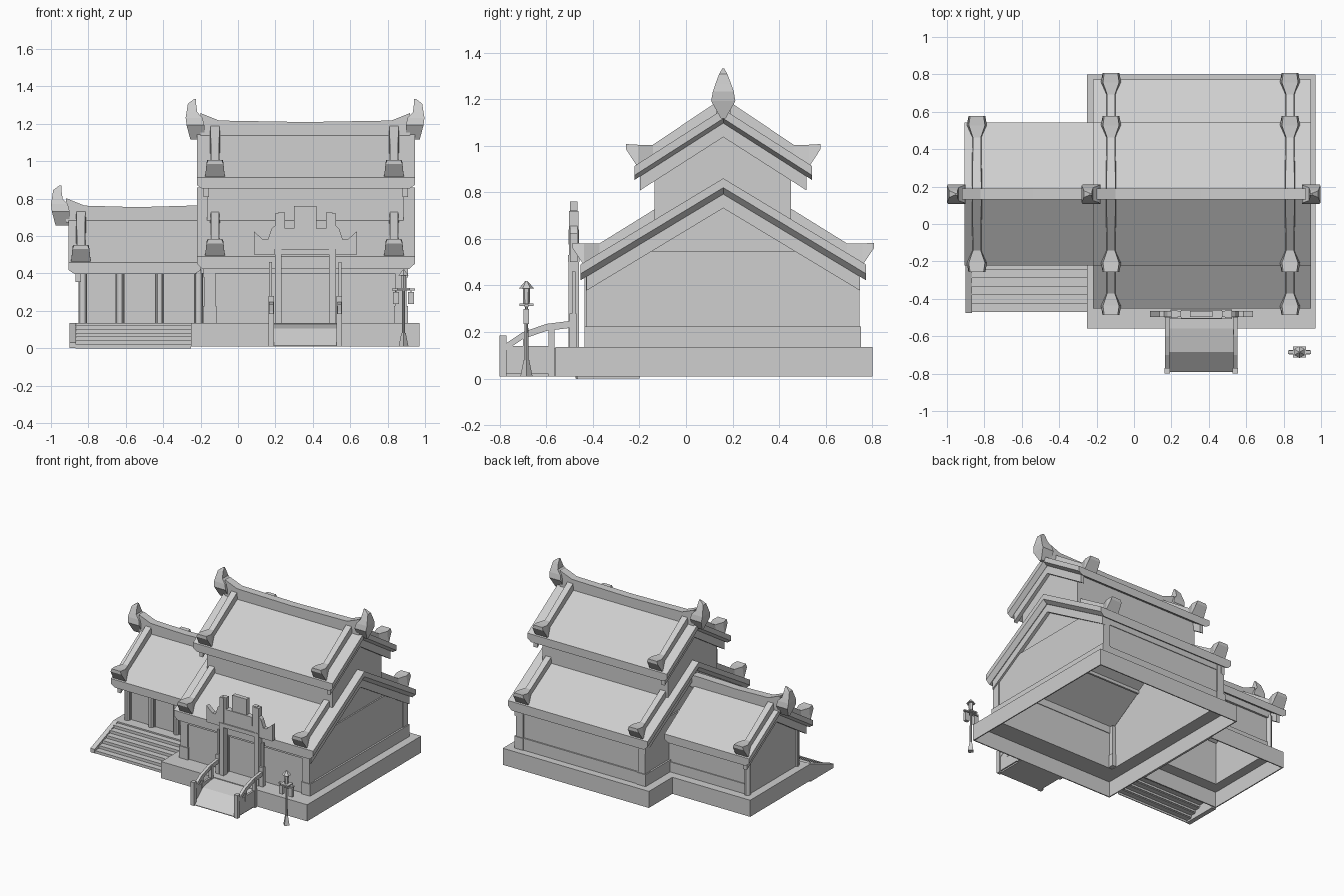
import bpy
import bmesh
from mathutils import Matrix, Vector

if "Cube" in bpy.data.objects:
    bpy.data.objects.remove(bpy.data.objects["Cube"], do_unlink=True)

GREY = (0.62, 0.62, 0.62, 1)
mat = bpy.data.materials.new("plain grey")
mat.use_nodes = True
mat.diffuse_color = GREY
mat.node_tree.nodes["Principled BSDF"].inputs["Base Color"].default_value = GREY
CY = 0.16      # y of every ridge line
GX = 0.36      # x of the gate and the main hall's middle


def finish(name, bm):
    bmesh.ops.recalc_face_normals(bm, faces=bm.faces)
    mesh = bpy.data.meshes.new(name)
    bm.to_mesh(mesh)
    bm.free()
    mesh.materials.append(mat)
    obj = bpy.data.objects.new(name, mesh)
    bpy.context.collection.objects.link(obj)
    return obj


def boxes(name, *bounds):
    bm = bmesh.new()
    for x0, x1, y0, y1, z0, z1 in bounds:
        mid = Vector((x0 + x1, y0 + y1, z0 + z1)) / 2
        size = Matrix.Diagonal((x1 - x0, y1 - y0, z1 - z0, 1))
        bmesh.ops.create_cube(bm, size=1, matrix=Matrix.Translation(mid) @ size)
    return finish(name, bm)


def ring(outer, inner, z0, z1):
    # four slabs around an open middle
    x0, x1, y0, y1 = outer
    a0, a1, b0, b1 = inner
    return [(x0, x1, y0, b0, z0, z1), (x0, x1, b1, y1, z0, z1),
            (x0, a0, b0, b1, z0, z1), (a1, x1, b0, b1, z0, z1)]


def plinth(name, outer, hole, t=0.008):
    # hollow skirt with a rim on top, open under the room
    x0, x1, y0, y1 = outer
    boxes(name, *ring(outer, (x0 + t, x1 - t, y0 + t, y1 - t), 0.01, 0.127),
          *ring(outer, hole, 0.127, 0.135))


def loft(name, rings):
    bm = bmesh.new()
    rows = [[bm.verts.new(p) for p in r] for r in rings]
    n = len(rows[0])
    for a, b in zip(rows, rows[1:]):
        for i in range(n):
            bm.faces.new((a[i], a[(i + 1) % n], b[(i + 1) % n], b[i]))
    bm.faces.new(rows[0])
    bm.faces.new(rows[-1])
    return finish(name, bm)


def prism_x(name, pts, x0, x1):
    return loft(name, [[(x, y, z) for y, z in pts] for x in (x0, x1)])


def prism_y(name, pts, y0, y1):
    return loft(name, [[(x, y, z) for x, z in pts] for y in (y0, y1)])


def chevron(name, stations, peak, half, slope):
    # two-sided slope; each station is an x position and a thickness
    low = peak - slope * half
    loft(name, [[(x, CY - half, low), (x, CY, peak), (x, CY + half, low),
                 (x, CY + half, low - t), (x, CY, peak - t), (x, CY - half, low - t)]
                for x, t in stations])


def gable(name, x0, x1, y0, y1, z0, z1, peak):
    prism_x(name, [(y0, z0), (y0, z1), (CY, peak), (y1, z1), (y1, z0)], x0, x1)


def hip(name, x, peak, half, slope):
    # sloping ridge with a flared, upturned end, on both roof slopes
    def roof(d):
        return peak - slope * d
    top = roof(half - 0.065) + 0.05
    rows = [(0, roof(0) - 0.03, roof(0) + 0.05, 0.03),
            (half - 0.08, roof(half - 0.08) - 0.03, top, 0.026),
            (half - 0.015, roof(half) - 0.005, top, 0.054),
            (half + 0.035, top - 0.02, top + 0.003, 0.045)]
    for side, tag in ((-1, "front"), (1, "back")):
        loft(name + "_" + tag,
             [[(x - w, CY + side * d, a), (x + w, CY + side * d, a),
               (x + w * 0.8, CY + side * d, b), (x - w * 0.8, CY + side * d, b)]
              for d, a, b, w in rows])


def horn(name, tip, s, peak):
    # upturned ridge end; s points back along the ridge
    rows = [(-0.04, 0.025, 0.1, 0.01), (0.035, 0.005, 0.1, 0.052), (0.075, 0, 0.09, 0.045),
            (0.105, 0.005, 0.062, 0.035), (0.15, 0.012, 0.056, 0.018), (0.175, 0.045, 0.056, 0.004)]
    loft(name, [[(tip + s * a, CY - w, peak + z), (tip + s * b, CY - w, peak + z),
                 (tip + s * b, CY + w, peak + z), (tip + s * a, CY + w, peak + z)]
                for z, a, b, w in rows])


def ridge(name, x0, x1, peak, rise0, rise1):
    mid = (x0 + x1) / 2
    prism_y(name, [(x0, peak - 0.03), (x0, peak + 0.05 + rise0), (x0 + 0.1, peak + 0.06),
                   (mid, peak + 0.052), (x1 - 0.1, peak + 0.06),
                   (x1, peak + 0.05 + rise1), (x1, peak - 0.03)], CY - 0.03, CY + 0.03)


def pillar(name, x, y, z0, z1, r0, r1, sides=12):
    bm = bmesh.new()
    bmesh.ops.create_cone(bm, cap_ends=True, segments=sides, radius1=r0, radius2=r1, depth=z1 - z0,
                          matrix=Matrix.Translation((x, y, (z0 + z1) / 2)))
    obj = finish(name, bm)
    if sides > 8:
        bpy.ops.object.select_all(action="DESELECT")
        obj.select_set(True)
        bpy.context.view_layer.objects.active = obj
        bpy.ops.object.shade_smooth_by_angle()


plinth("main_plinth", (-0.25, 0.97, -0.56, 0.8), (-0.145, 0.865, -0.405, 0.72))
plinth("wing_plinth", (-0.9, -0.25, -0.2, 0.52), (-0.82, -0.252, -0.105, 0.43))

# Side steps as thin risers and treads, with a sloping stringer
STEPS, run, rise = 6, 0.27 / 6, 0.021
for i in range(STEPS):
    y, z = -0.2 - run * (i + 1), 0.135 - rise * (i + 0.5)
    boxes("wing_step", (-0.87, -0.25, y, y + run, z - 0.006, z), (-0.87, -0.25, y, y + 0.006, z - rise, z))
prism_x("step_stringer", [(-0.2, 0), (-0.2, 0.135), (-0.475, 0.03), (-0.475, 0)], -0.9, -0.865)

# Main hall walls, the gable ends thicker below a ledge
LEDGE = [(-0.42, 0.13), (-0.42, 0.43), (-0.225, 0.545), (0.545, 0.545), (0.735, 0.43), (0.735, 0.13)]
for tag, x0, x1 in (("right", -0.165, -0.145), ("left", 0.865, 0.885)):
    gable("main_gable_" + tag, x0, x1, -0.42, 0.735, 0.13, 0.43, 0.785)
    gable("upper_gable_" + tag, x0, x1, -0.135, 0.45, 0.6, 0.89, 1.09)
prism_x("gable_lower_right", LEDGE, -0.175, -0.16)
prism_x("gable_lower_left", LEDGE, 0.88, 0.895)
boxes("main_walls", (-0.15, 0.87, 0.715, 0.735, 0.13, 0.46), (-0.15, 0.87, -0.42, -0.405, 0.13, 0.46))
boxes("upper_walls", (-0.15, 0.87, -0.135, -0.12, 0.6, 0.93), (-0.15, 0.87, 0.43, 0.45, 0.6, 0.93))
boxes("dado", (0.88, 0.908, -0.435, 0.75, 0.13, 0.225), (-0.188, -0.16, -0.435, 0.75, 0.13, 0.225),
      (-0.15, 0.87, 0.73, 0.745, 0.13, 0.225))
for x in (-0.15, 0.87):
    for y in (-0.4, 0.715):
        boxes("corner_pier", (x - 0.03, x + 0.03, y - 0.03, y + 0.03, 0.13, 0.45),
              (x - 0.036, x + 0.036, y - 0.036, y + 0.036, 0.13, 0.225))
boxes("eave_beams", (-0.15, 0.87, -0.43, -0.4, 0.4, 0.46), (-0.15, 0.87, 0.7, 0.74, 0.4, 0.46))
boxes("door", (0.21, 0.225, -0.435, -0.415, 0.13, 0.45), (0.495, 0.51, -0.435, -0.415, 0.13, 0.45),
      (0.21, 0.51, -0.435, -0.415, 0.42, 0.45))

# Wing walls, columns and front panels
gable("wing_gable", -0.84, -0.82, -0.12, 0.45, 0.13, 0.43, 0.635)
boxes("wing_walls", (-0.83, -0.16, 0.43, 0.45, 0.13, 0.46), (-0.83, -0.16, -0.12, -0.105, 0.13, 0.45))
boxes("wing_dado", (-0.83, -0.16, 0.445, 0.457, 0.13, 0.21))
boxes("wing_eave_beams", (-0.83, -0.16, -0.15, -0.12, 0.4, 0.45), (-0.83, -0.16, 0.43, 0.465, 0.4, 0.45))
for x in (-0.83, -0.63, -0.42, -0.21):
    pillar("wing_column", x, -0.135, 0.13, 0.42, 0.019, 0.019)
    boxes("wing_panel_post", (x - 0.024, x + 0.024, -0.13, -0.11, 0.13, 0.43))
pillar("wing_back_column", -0.83, 0.45, 0.13, 0.42, 0.022, 0.022)

# Roofs: name, x range, peak, half depth, slope, thickness, hip positions, barge positions
ROOFS = [("lower_roof", -0.22, 0.945, 0.86, 0.612, 0.603, 0.068, (-0.123, 0.834), (-0.185, 0.88)),
         ("upper_roof", -0.22, 0.945, 1.157, 0.382, 0.64, 0.06, (-0.123, 0.834), (-0.185, 0.88)),
         ("wing_roof", -0.905, -0.2, 0.702, 0.382, 0.64, 0.06, (-0.84,), (-0.87,))]
for name, x0, x1, peak, half, slope, thick, hips, barges in ROOFS:
    chevron(name, [(x0, 0.04), (x0 + 0.03, thick), (x1 - 0.03, thick), (x1, 0.04)], peak, half, slope)
    for x in hips:
        hip(name + "_hip", x, peak, half, slope)
    for x in barges:
        chevron(name + "_barge", [(x, 0.06), (x + 0.03, 0.06)], peak - thick, half - 0.025, slope)
ridge("upper_ridge", -0.2, 0.92, 1.157, 0.05, 0.05)
ridge("wing_ridge", -0.92, -0.16, 0.702, 0.05, 0.01)
horn("upper_horn_right", -0.28, 1, 1.157)
horn("upper_horn_left", 0.997, -1, 1.157)
horn("wing_horn", -1.0, 1, 0.695)

# Arched entrance ramp with railings
prism_x("ramp", [(-0.56, 0.01), (-0.56, 0.13), (-0.685, 0.105), (-0.79, 0.015), (-0.79, 0.01)], 0.18, 0.54)
RAIL = [(-0.775, 0.15), (-0.7, 0.2), (-0.6, 0.235), (-0.48, 0.25)]
for x in (0.178, 0.542):
    prism_x("rail", RAIL + [(y, z - 0.03) for y, z in reversed(RAIL)], x - 0.011, x + 0.011)
    boxes("rail_posts", (x - 0.015, x + 0.015, -0.8, -0.77, 0.01, 0.185),
          (x - 0.01, x + 0.01, -0.7, -0.68, 0.1, 0.19), (x - 0.012, x + 0.012, -0.59, -0.565, 0.01, 0.225),
          (x - 0.015, x + 0.015, -0.5, -0.47, 0.13, 0.28))
    boxes("ramp_side", (x - 0.008, x + 0.008, -0.77, -0.585, 0.02, 0.14))

# Gate with a stepped parapet
HALF = [(0.06, 0.76), (0.06, 0.63), (0.11, 0.63), (0.11, 0.725), (0.145, 0.725), (0.145, 0.67),
        (0.18, 0.64), (0.2, 0.58), (0.225, 0.58), (0.275, 0.625), (0.275, 0.5)]
prism_y("gate_parapet", [(GX + x, z) for x, z in HALF] + [(GX - x, z) for x, z in reversed(HALF)], -0.498, -0.465)
boxes("gate_crest", (GX - 0.11, GX + 0.11, -0.504, -0.46, 0.575, 0.64))
boxes("gate_lintel", (GX - 0.165, GX + 0.165, -0.507, -0.457, 0.5, 0.53))
for s in (-1, 1):
    x = GX + s * 0.145
    boxes("gate_pillar", (x - 0.018, x + 0.018, -0.505, -0.46, 0.13, 0.5),
          (x - 0.018, x + 0.018, -0.503, -0.462, 0.5, 0.72))
    x = GX + s * 0.185
    boxes("gate_banner", (x - 0.008, x + 0.008, -0.49, -0.475, 0.25, 0.46))

# Standing lantern
LX, LY = 0.885, -0.685
pillar("lantern_foot", LX, LY, 0.01, 0.08, 0.026, 0.012, 4)
pillar("lantern_pole", LX, LY, 0.06, 0.31, 0.009, 0.007, 8)
boxes("lantern_bar", (LX - 0.062, LX + 0.062, LY - 0.009, LY + 0.009, 0.308, 0.318),
      (LX - 0.034, LX + 0.034, LY - 0.03, LY + 0.03, 0.312, 0.322))
pillar("lantern_body", LX, LY, 0.32, 0.39, 0.014, 0.016, 6)
pillar("lantern_cap", LX, LY, 0.388, 0.42, 0.032, 0.004, 6)
for s in (-1, 1):
    x = LX + s * 0.04
    boxes("hanging_lantern", (x - 0.016, x + 0.016, LY - 0.012, LY + 0.012, 0.235, 0.3),
          (x - 0.003, x + 0.003, LY - 0.003, LY + 0.003, 0.3, 0.31))
